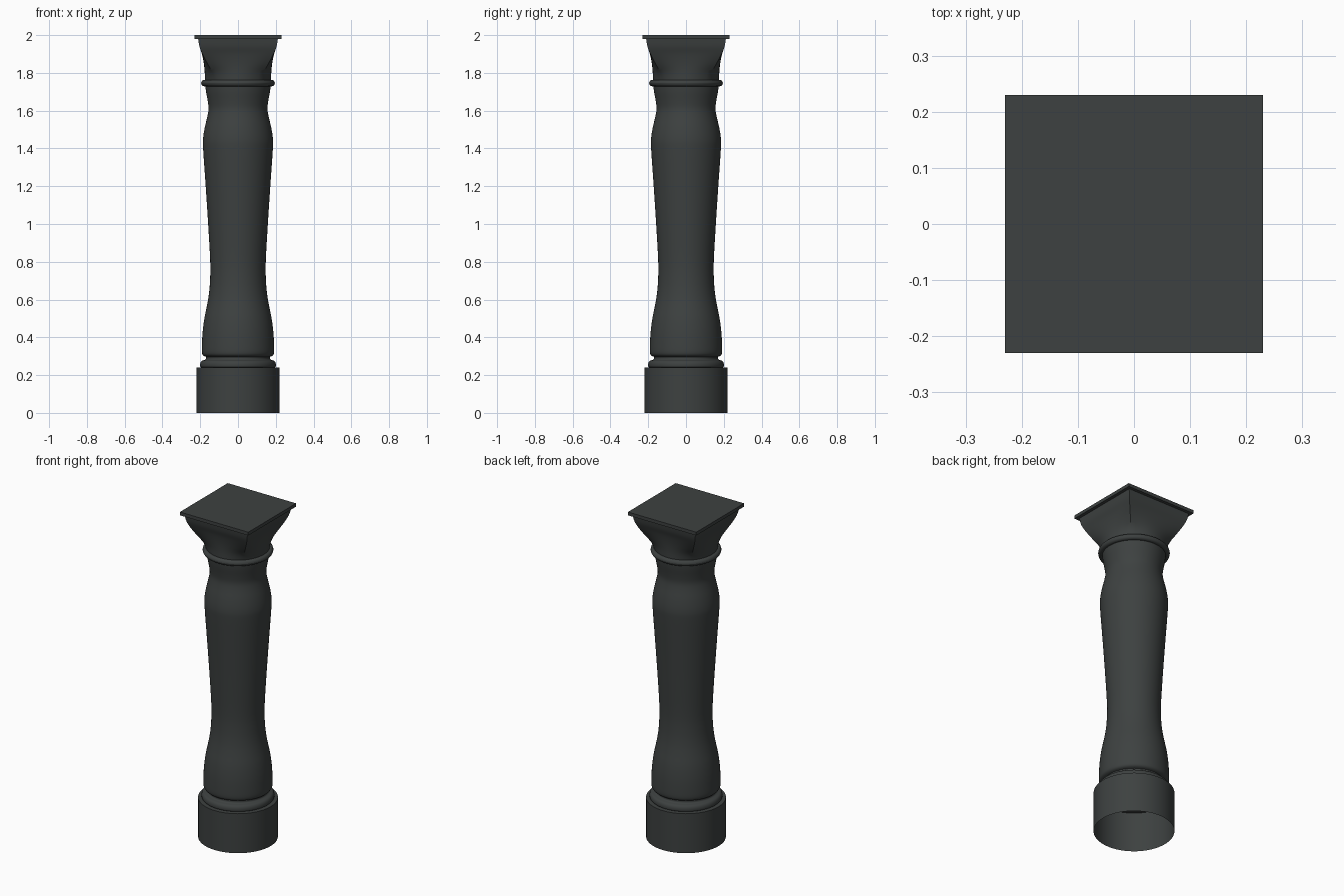
import bpy, bmesh, math

if "Cube" in bpy.data.objects:
    bpy.data.objects.remove(bpy.data.objects["Cube"])

stone = bpy.data.materials.new("dark_grey_stone")
stone.diffuse_color = (0.047, 0.053, 0.052, 1)
stone.use_nodes = True
stone.node_tree.nodes["Principled BSDF"].inputs["Base Color"].default_value = stone.diffuse_color

def finish(bm, name):
    bmesh.ops.recalc_face_normals(bm, faces=bm.faces)
    me = bpy.data.meshes.new(name)
    bm.to_mesh(me)
    bm.free()
    me.materials.append(stone)
    me.shade_smooth()
    me.set_sharp_from_angle(angle=math.radians(32))
    ob = bpy.data.objects.new(name, me)
    bpy.context.collection.objects.link(ob)
    return ob

def skin(name, rings):
    """Join equal-length closed rings of points into a shell; normals outward."""
    bm = bmesh.new()
    vs = [[bm.verts.new(p) for p in r] for r in rings]
    n = len(rings[0])
    for a, b in zip(vs, vs[1:]):
        for i in range(n):
            j = (i + 1) % n
            bm.faces.new((a[i], a[j], b[j], b[i]))
    return finish(bm, name)

def lathe(name, profile, n=64):
    return skin(name, [[(r * math.cos(2 * math.pi * i / n), r * math.sin(2 * math.pi * i / n), z)
                        for i in range(n)] for r, z in profile])

def smooth(pts, k=4):
    """Catmull-Rom curve through the points."""
    p = [pts[0]] + pts + [pts[-1]]
    out = []
    for a, b, c, d in zip(p, p[1:], p[2:], p[3:]):
        for s in range(k):
            t = s / k
            out.append(tuple(0.5 * (2 * b[i] + (c[i] - a[i]) * t
                       + (2 * a[i] - 5 * b[i] + 4 * c[i] - d[i]) * t * t
                       + (3 * b[i] - a[i] - 3 * c[i] + d[i]) * t ** 3) for i in (0, 1)))
    return out + [pts[-1]]

# open-bottomed round plinth with a ledge
lathe("plinth", [(0.22, 0), (0.22, 0.24), (0.19, 0.24)])

# rounded base moulding
lathe("base_moulding", smooth([(0.19, 0.24), (0.2, 0.245), (0.2, 0.262), (0.192, 0.275),
                               (0.175, 0.281), (0.17, 0.287), (0.17, 0.297)]))

# baluster-shaped shaft
lathe("shaft", smooth([(0.17, 0.297), (0.184, 0.304), (0.191, 0.32), (0.191, 0.36),
                       (0.187, 0.43), (0.178, 0.5), (0.164, 0.57), (0.154, 0.63),
                       (0.148, 0.7), (0.147, 0.8), (0.158, 1.0), (0.171, 1.2),
                       (0.184, 1.39), (0.185, 1.45), (0.176, 1.51), (0.162, 1.57),
                       (0.156, 1.61), (0.160, 1.65), (0.169, 1.7), (0.174, 1.74)]))

# neck ring
lathe("neck_ring", [(0.178 + 0.017 * math.cos(a), 1.746 + 0.017 * math.sin(a))
                    for a in [math.pi * 2 * i / 16 for i in range(17)]])

# capital: round at the bottom, flaring to a square with creased corners
def capital_ring(corner, mid, z, n=12):
    pts = []
    for q in range(4):
        c, s = math.cos(q * math.pi / 2), math.sin(q * math.pi / 2)
        for i in range(n):
            u = -1 + 2 * i / n
            x, y = corner * -u, corner + (mid - corner) * (1 - u * u)
            pts.append((x * c - y * s, x * s + y * c, z))
    return pts

corners = smooth([(0.124, 1.75), (0.135, 1.8), (0.162, 1.85), (0.188, 1.9), (0.204, 1.94), (0.211, 1.98)])
mids = smooth([(0.175, 1.75), (0.176, 1.8), (0.181, 1.85), (0.191, 1.9), (0.204, 1.94), (0.211, 1.98)])
skin("capital", [capital_ring(c[0], m[0], c[1]) for c, m in zip(corners, mids)])

# square top slab
bm = bmesh.new()
bmesh.ops.create_cube(bm, size=1)
for v in bm.verts:
    v.co = (v.co.x * 0.46, v.co.y * 0.46, 1.99 + v.co.z * 0.02)
finish(bm, "top_slab")
